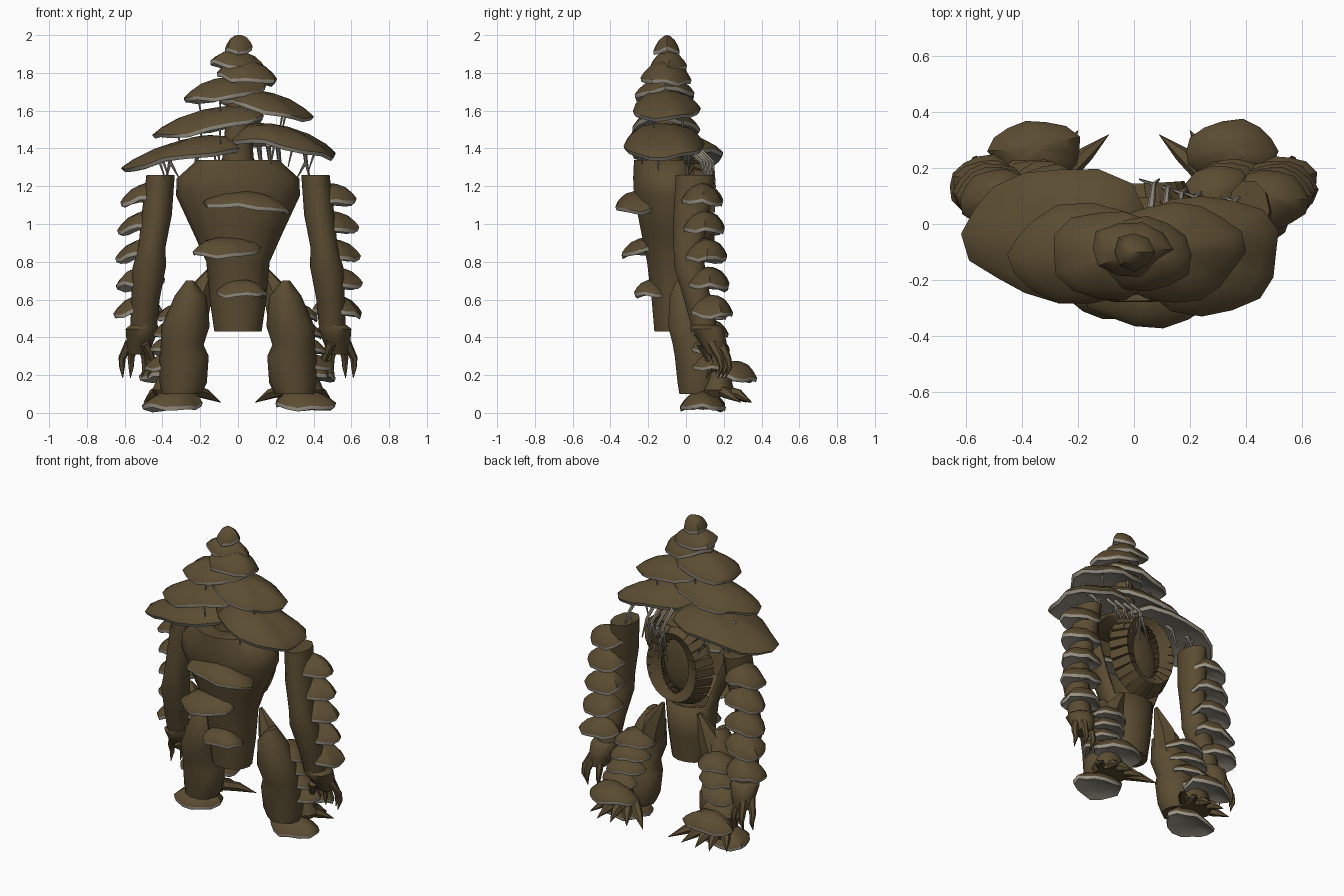
import bpy, bmesh, random
from math import sin, cos, pi, radians
from mathutils import Matrix, Vector

random.seed(4)
if "Cube" in bpy.data.objects:
    bpy.data.objects.remove(bpy.data.objects["Cube"])


def material(name, rgb):
    m = bpy.data.materials.new(name)
    m.use_nodes = True
    m.diffuse_color = (*rgb, 1)
    m.node_tree.nodes["Principled BSDF"].inputs["Base Color"].default_value = (*rgb, 1)
    return m


BARK = material("bark_brown", (0.105, 0.073, 0.032))
GILL = material("gill_grey", (0.31, 0.28, 0.23))
made = []


def finish(name, bm):
    bmesh.ops.recalc_face_normals(bm, faces=bm.faces)
    me = bpy.data.meshes.new(name)
    bm.to_mesh(me)
    bm.free()
    me.materials.append(BARK)
    me.materials.append(GILL)
    ob = bpy.data.objects.new(name, me)
    bpy.context.collection.objects.link(ob)
    made.append(ob)
    return ob


def bridge(bm, a, b, mat=0):
    n = len(a)
    for i in range(n):
        j = (i + 1) % n
        bm.faces.new((a[i], a[j], b[j], b[i])).material_index = mat


def loft(name, rings, n=10, side=1):
    """Closed body through horizontal elliptical rings (x, y, z, rx, ry)."""
    bm = bmesh.new()
    loops = [[bm.verts.new((side * x + rx * cos(2 * pi * i / n), y + ry * sin(2 * pi * i / n), z))
              for i in range(n)] for x, y, z, rx, ry in rings]
    for a, b in zip(loops, loops[1:]):
        bridge(bm, a, b)
    bm.faces.new(loops[0])
    bm.faces.new(loops[-1])
    return finish(name, bm)


def fungus(name, x, y, z, rx, ry, h, tilt=0, pitch=0, lean=(0, 0), n=14):
    """Wavy bracket cap: hollow grey underside, thin grey rim, brown dome."""
    seed = random.uniform(0, 6)
    rim = min(0.02, h * 0.2)
    # radius, height, and whether the band above the ring is grey
    profile = [(0.2, h * 0.3, 1), (0.65, h * 0.22, 1), (0.96, 0, 1), (1.0, rim, 0), (0.99, rim * 1.2, 0),
               (0.86, h * 0.47, 0), (0.6, h * 0.78, 0), (0.25, h * 0.96, 0)]
    place = (Matrix.Translation((x, y, z)) @ Matrix.Rotation(radians(tilt), 4, "Y")
             @ Matrix.Rotation(radians(pitch), 4, "X"))
    bm = bmesh.new()
    loops = []
    for r, up, _ in profile:
        loop = []
        shift = max(0, up / h - 0.25)
        for i in range(n):
            a = 2 * pi * i / n
            w = r * (1 + 0.04 * sin(3 * a + seed) + 0.04 * sin(5 * a + 2 * seed))
            dip = h * r * (0.1 * sin(2 * a + seed) + 0.07 * sin(5 * a + seed))
            loop.append(bm.verts.new(place @ Vector((rx * w * cos(a) + lean[0] * shift,
                                                     ry * w * sin(a) + lean[1] * shift, up + dip))))
        loops.append(loop)
    for k in range(len(loops) - 1):
        bridge(bm, loops[k], loops[k + 1], profile[k][2])
    bm.faces.new(loops[0]).material_index = 1
    tip = bm.verts.new(place @ Vector((*lean, h)))
    for i in range(n):
        bm.faces.new((loops[-1][i], loops[-1][(i + 1) % n], tip))
    return finish(name, bm)


def strand(name, pts, radii, mat):
    """Tapered strand used for fingers, claws and fibres."""
    cu = bpy.data.curves.new(name + "_path", "CURVE")
    cu.dimensions = "3D"
    cu.bevel_depth = 1
    cu.bevel_resolution = 1
    cu.use_fill_caps = True
    sp = cu.splines.new("POLY")
    sp.points.add(len(pts) - 1)
    for p, co, r in zip(sp.points, pts, radii):
        p.co = (*co, 1)
        p.radius = r
    tmp = bpy.data.objects.new(name + "_path", cu)
    bpy.context.collection.objects.link(tmp)
    bpy.context.view_layer.update()
    me = bpy.data.meshes.new_from_object(tmp.evaluated_get(bpy.context.evaluated_depsgraph_get()))
    bpy.data.objects.remove(tmp)
    me.materials.clear()
    me.materials.append(mat)
    ob = bpy.data.objects.new(name, me)
    bpy.context.collection.objects.link(ob)
    made.append(ob)


# Head: a trunk carrying a spire of overlapping caps
loft("head_trunk", [(0, -0.1, 1.28, 0.09, 0.09), (0, -0.1, 1.6, 0.06, 0.06), (0, -0.1, 1.94, 0.03, 0.03)], 8)
head = [(0, -0.1, 1.905, 0.073, 0.07, 0.095, 0), (-0.015, -0.09, 1.822, 0.145, 0.1, 0.095, 8),
        (0.045, -0.11, 1.755, 0.16, 0.135, 0.11, 8), (-0.08, -0.11, 1.665, 0.22, 0.16, 0.11, -8),
        (0.14, -0.1, 1.59, 0.25, 0.18, 0.11, 11), (-0.15, -0.11, 1.495, 0.3, 0.18, 0.115, -9),
        (0.24, -0.11, 1.39, 0.29, 0.215, 0.13, 9), (-0.26, -0.035, 1.335, 0.345, 0.24, 0.12, -9)]
for k, (x, y, z, rx, ry, h, t) in enumerate(head):
    fungus(f"head_cap_{k + 1}", x, y, z, rx, ry, h, t, 0, (-0.35 * x, -0.3 * (y + 0.1)), 8 + 2 * min(k, 4))
    # Thin grey stalks hang below the larger caps
    for j in range(4 if k > 2 else 0):
        a = 2 * pi * j / 4 + k
        px, py = x + 0.6 * rx * cos(a), y + 0.6 * ry * sin(a)
        top = z - (px - x) * sin(radians(t)) + 0.02
        strand(f"cap_stalk_{k}_{j}", [(px, py, top), (px * 0.95, py, top - 0.06), (px * 0.92, py, top - 0.1)],
               (0.008, 0.005, 0.003), GILL)

# Torso: a shell open at the upper back
torso = loft("torso", [(0, -0.06, 0.43, 0.125, 0.11), (0, -0.06, 0.6, 0.15, 0.125), (0, -0.065, 0.8, 0.168, 0.145),
                       (0, -0.08, 0.95, 0.235, 0.16), (0, -0.08, 1.15, 0.328, 0.2),
                       (0, -0.08, 1.24, 0.325, 0.205), (0, -0.09, 1.34, 0.215, 0.19)], 14)
bm = bmesh.new()
bm.from_mesh(torso.data)
bmesh.ops.delete(bm, geom=[f for f in bm.faces if f.normal.y > 0.5 and f.calc_center_median().z > 0.8],
                 context="FACES")
bm.to_mesh(torso.data)
bm.free()
torso.modifiers.new("wall", "SOLIDIFY").thickness = 0.02

# Round ribbed maw set in the back opening, widest at its sides
bm = bmesh.new()
bmesh.ops.create_uvsphere(bm, u_segments=16, v_segments=8, radius=1,
                          matrix=Matrix.Translation((0, 0, 1.085)) @ Matrix.Diagonal((0.17, 0.06, 0.23, 1)))
finish("maw_hollow", bm)
bm = bmesh.new()
for i in range(26):
    a = 2 * pi * i / 26
    w = 0.045 + 0.045 * abs(cos(a))
    spot = (Matrix.Translation((0.165 * cos(a), 0.08, 1.085 + 0.225 * sin(a))) @ Matrix.Rotation(-a, 4, "Y")
            @ Matrix.Rotation(radians(25), 4, "Z"))
    bmesh.ops.create_cube(bm, size=1, matrix=spot @ Matrix.Diagonal((w, 0.12, 0.05, 1)))
    bmesh.ops.create_cone(bm, segments=5, radius1=0.014, radius2=0, depth=0.035, cap_ends=True,
                          matrix=spot @ Matrix.Translation((-w * 0.6, 0.04, 0)) @ Matrix.Rotation(-pi / 2, 4, "Y"))
finish("maw_ribs", bm)

# Bracket shelves down the front
for k, (x, y, z, rx, ry, h, t) in enumerate([(0.05, -0.24, 1.08, 0.23, 0.13, 0.095, 5),
                                             (-0.07, -0.21, 0.835, 0.18, 0.13, 0.095, -2),
                                             (0.02, -0.18, 0.62, 0.135, 0.1, 0.085, 2)]):
    fungus(f"chest_shelf_{k + 1}", x, y, z, rx, ry, h, t, 3)

for s, label in ((1, "left"), (-1, "right")):
    # Arm with shelves on its outer back
    loft(label + "_arm", [(0.5, 0.1, 0.44, 0.07, 0.07), (0.49, 0.06, 0.6, 0.075, 0.075),
                          (0.47, 0.02, 0.77, 0.088, 0.085), (0.455, 0.01, 0.88, 0.072, 0.08),
                          (0.43, 0.03, 1.05, 0.08, 0.1), (0.41, 0.05, 1.26, 0.075, 0.11)], 10, s)
    for k in range(5):
        fungus(f"{label}_arm_shelf_{k + 1}", s * (0.49 + 0.01 * k), 0.085 + 0.012 * k, 1.11 - 0.148 * k,
               0.13, 0.11, 0.105, s * 6, -4, (-0.02 * s, 0))
    # Hand with a flared cuff and clawed fingers
    loft(label + "_hand", [(0.53, 0.16, 0.31, 0.055, 0.05), (0.52, 0.14, 0.38, 0.075, 0.075),
                           (0.51, 0.11, 0.445, 0.09, 0.09), (0.5, 0.1, 0.465, 0.075, 0.075)], 9, s)
    for k, (fx, fy) in enumerate([(0.47, 0.1), (0.5, 0.18), (0.56, 0.2), (0.6, 0.16)]):
        bend = fx + 0.2 * (fx - 0.53)
        strand(f"{label}_finger_{k + 1}", [(s * (0.53 + 0.6 * (fx - 0.53)), fy - 0.02, 0.37),
                                           (s * bend, fy + 0.02, 0.29), (s * bend, fy + 0.03, 0.24),
                                           (s * (fx + 0.01), fy + 0.01, 0.185)], (0.028, 0.02, 0.015, 0.002), BARK)
    # Leg with a pointed inner thigh and shelves stacked behind
    loft(label + "_leg", [(0.3, 0.06, 0.1, 0.105, 0.1), (0.29, 0.06, 0.16, 0.125, 0.11),
                          (0.285, 0.05, 0.3, 0.13, 0.115), (0.295, 0.03, 0.36, 0.113, 0.105),
                          (0.277, 0.015, 0.46, 0.127, 0.115), (0.25, 0, 0.62, 0.085, 0.09),
                          (0.255, -0.01, 0.7, 0.02, 0.045)], 10, s)
    strand(label + "_thigh_spur", [(s * 0.24, 0.03, 0.5), (s * 0.2, 0.04, 0.64), (s * 0.13, 0.05, 0.78)],
           (0.085, 0.07, 0.012), BARK)
    for k in range(4):
        fungus(f"{label}_leg_shelf_{k + 1}", s * (0.3 + 0.022 * k), 0.1 + 0.012 * k, 0.5 - 0.09 * k,
               0.13, 0.11, 0.085, s * 4, -4)
    # Foot: sole cap, instep cap and a fan of claws
    fungus(label + "_sole", s * 0.355, 0.09, 0.02, 0.16, 0.12, 0.1, s * 2, 0, (-0.04 * s, 0))
    loft(label + "_foot", [(0.33, 0.17, 0.085, 0.1, 0.08), (0.34, 0.17, 0.12, 0.115, 0.09),
                           (0.34, 0.18, 0.22, 0.07, 0.05)], 10, s)
    fungus(label + "_instep_cap", s * 0.35, 0.26, 0.175, 0.165, 0.11, 0.1, 0, -4)
    for k, (tx, ty) in enumerate([(0.09, 0.32), (0.2, 0.335), (0.31, 0.35), (0.41, 0.345), (0.5, 0.29)]):
        bx = 0.34 + 0.35 * (tx - 0.34)
        strand(f"{label}_claw_{k + 1}", [(s * bx, 0.17, 0.125), (s * (bx + tx) / 2, ty - 0.07, 0.1),
                                         (s * tx, ty, 0.055)], (0.034, 0.028, 0.001), BARK)
    # Forked grey fibres tie the lowest caps to shoulders and maw, thickest on the left
    for k in range(5 if s > 0 else 2):
        ax, ay, low = s * (0.38 - 0.14 * min(k, 1) - 0.05 * max(k - 1, 0)), 0.05 + 0.015 * k, 1.24 - 0.03 * k
        strand(f"{label}_fibre_{k + 1}", [(ax - 0.03 * s, ay - 0.06, 1.42), (ax - 0.02 * s, ay + 0.03, 1.33),
                                          (ax, ay + 0.05, low)], (0.014, 0.01, 0.004), GILL)
        strand(f"{label}_fibre_fork_{k + 1}", [(ax - 0.02 * s, ay + 0.03, 1.33), (ax - 0.07 * s, ay + 0.05, low)],
               (0.009, 0.003), GILL)

# Smooth shading with sharp rims
bpy.ops.object.select_all(action="DESELECT")
for ob in made:
    ob.select_set(True)
bpy.context.view_layer.objects.active = torso
bpy.ops.object.shade_smooth_by_angle(angle=radians(46))
